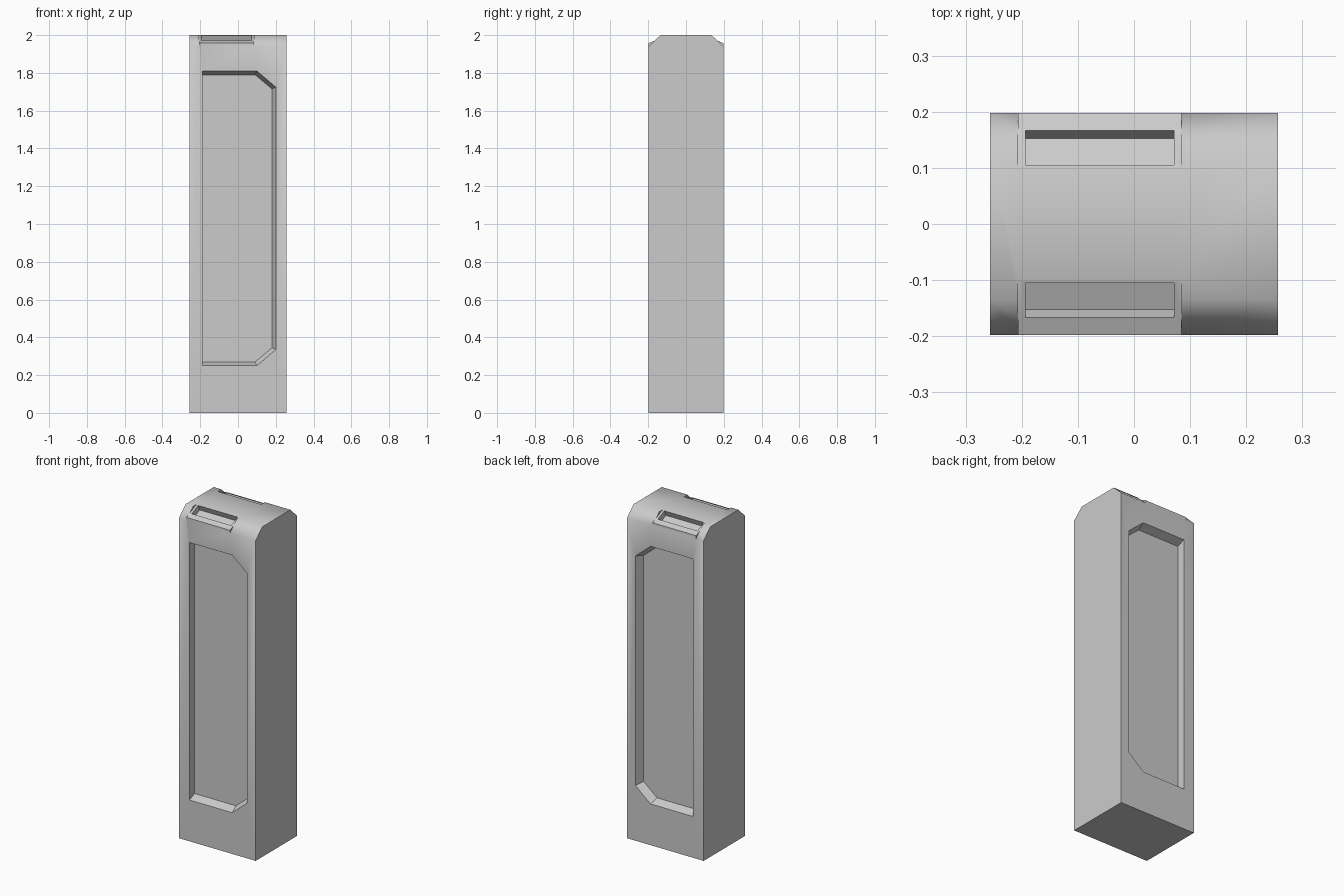
import bpy
import bmesh
import math
from mathutils import Matrix

if "Cube" in bpy.data.objects:
    bpy.data.objects.remove(bpy.data.objects["Cube"], do_unlink=True)

W, D, H = 0.257, 0.198, 2.0          # half width, half depth, height
SLOT_L, SLOT_R = -0.207, 0.085       # top slot plate, left and right ends
PLATE_Y, PLATE_DROP = 0.1, 0.043     # where the slot plate starts, how far it falls


def finish(bm, name):
    bmesh.ops.recalc_face_normals(bm, faces=bm.faces)
    mesh = bpy.data.meshes.new(name)
    bm.to_mesh(mesh)
    bm.free()
    obj = bpy.data.objects.new(name, mesh)
    bpy.context.collection.objects.link(obj)
    return obj


def loft(name, ring_a, ring_b):
    """Closed solid between two rings with the same number of points."""
    bm = bmesh.new()
    a = [bm.verts.new(p) for p in ring_a]
    b = [bm.verts.new(p) for p in ring_b]
    bm.faces.new(a)
    bm.faces.new(b)
    for i in range(len(a)):
        j = (i + 1) % len(a)
        bm.faces.new((a[i], a[j], b[j], b[i]))
    return finish(bm, name)


def box(name, size, matrix):
    bm = bmesh.new()
    bmesh.ops.create_cube(bm, size=1, matrix=matrix @ Matrix.Diagonal((*size, 1)))
    return finish(bm, name)


def cut(target, cutter):
    cutter.hide_render = True
    mod = target.modifiers.new("cut", "BOOLEAN")
    mod.operation, mod.solver, mod.object = "DIFFERENCE", "EXACT", cutter
    bpy.context.view_layer.objects.active = target
    bpy.ops.object.modifier_apply(modifier=mod.name)
    bpy.data.objects.remove(cutter, do_unlink=True)


def edge_cutter(x0, x1, side, y_top, drop):
    """Wedge that removes everything above a slope along a top edge."""
    slope = drop / (D - y_top)
    e = 0.05
    section = [(y_top - e, H + slope * e), (D + e, H - drop - slope * e), (D + e, H + slope * e)]
    return loft("edge_cutter", [(x0, side * y, z) for y, z in section],
                [(x1, side * y, z) for y, z in section])


def panel_ring(side, y, inset):
    """Panel outline with two clipped corners on one side."""
    half = [(-0.187, 0.78 - inset), (0.1 - inset / 2, 0.78 - inset),
            (0.2 - inset, 0.695 - inset / 2)]
    outline = half + [(x, -z) for x, z in reversed(half)]
    return [(x, side * y, 1.03 + z) for x, z in outline]


# Body block
body = box("body", (2 * W, 2 * D, H), Matrix.Translation((0, 0, H / 2)))

for side in (1, -1):
    # Chamfered top edges with a shallower sloped plate between them
    cut(body, edge_cutter(-W - 0.1, SLOT_L, side, 0.135, 0.06))
    cut(body, edge_cutter(SLOT_R, W + 0.1, side, 0.135, 0.06))
    cut(body, edge_cutter(SLOT_L, SLOT_R, side, PLATE_Y, PLATE_DROP))

    # Slot sunk at right angles into the plate
    slope = PLATE_DROP / (D - PLATE_Y)
    y = 0.136
    tilt = (Matrix.Translation((-0.061, side * y, H - slope * (y - PLATE_Y)))
            @ Matrix.Rotation(-side * math.atan(slope), 4, "X")
            @ Matrix.Translation((0, 0, 0.007)))
    cut(body, box("slot_cutter", (0.264, 0.067, 0.086), tilt))

    # Recessed panel with sloped walls
    cut(body, loft("panel_cutter", panel_ring(side, D + 0.01, -0.004),
                   panel_ring(side, D - 0.05, 0.02)))

# Soft shading over the chamfers, crisp recess walls
bpy.ops.object.select_all(action="DESELECT")
body.select_set(True)
bpy.context.view_layer.objects.active = body
bpy.ops.object.shade_smooth_by_angle(angle=math.radians(50))
for face in body.data.polygons:
    if abs(face.normal.x) > 0.01:
        face.use_smooth = False

# Single grey finish
grey = bpy.data.materials.new("plain_grey")
grey.use_nodes = True
colour = (0.6, 0.6, 0.6, 1)
grey.diffuse_color = colour
grey.node_tree.nodes["Principled BSDF"].inputs["Base Color"].default_value = colour
body.data.materials.clear()
body.data.materials.append(grey)
for face in body.data.polygons:
    face.material_index = 0
